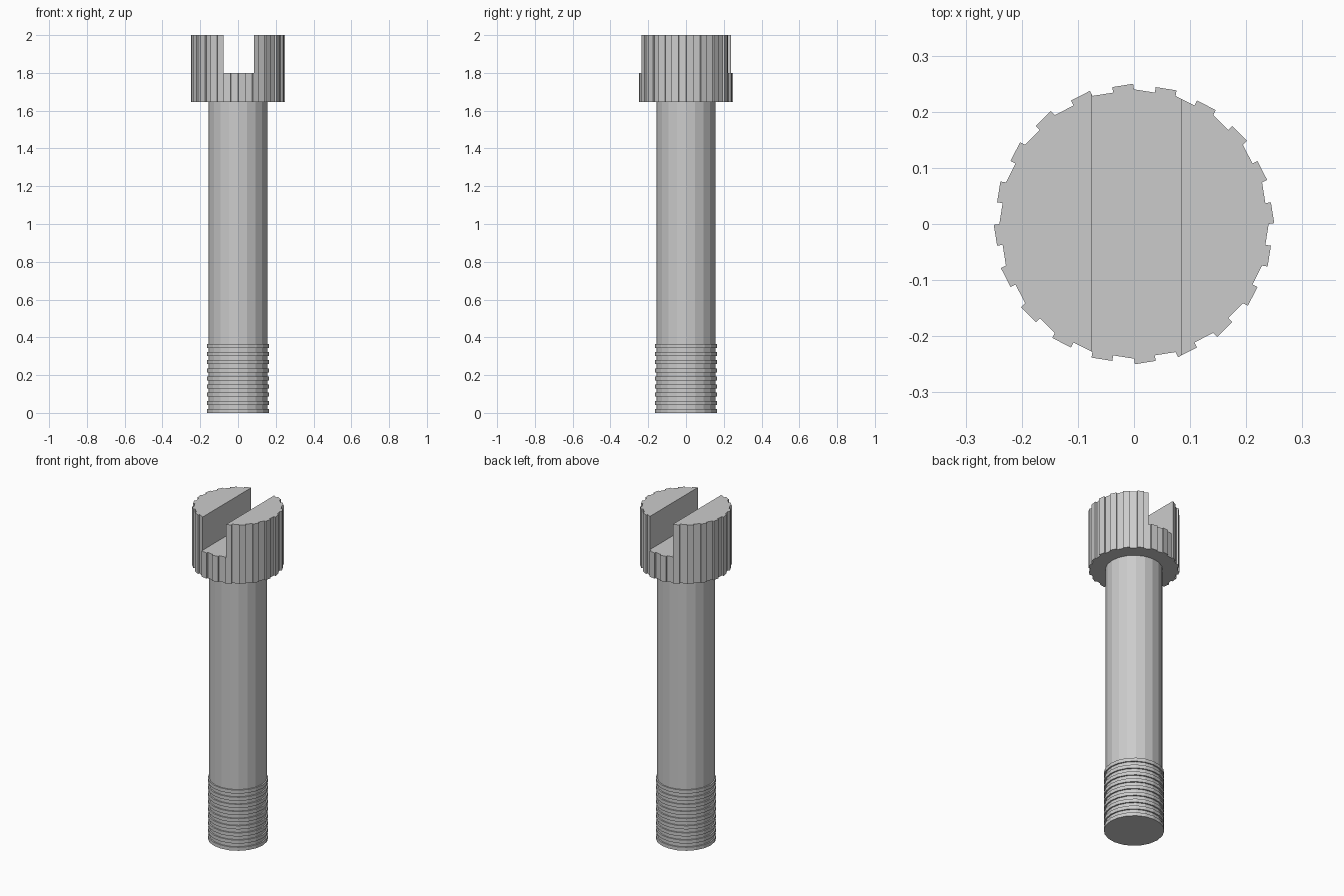
import bpy, bmesh
from math import sin, cos, pi
from mathutils import Vector

if "Cube" in bpy.data.objects:
    bpy.data.objects.remove(bpy.data.objects["Cube"])

SIDES = 20


def ring(r, z):
    return [Vector((r * cos(2 * pi * i / SIDES), r * sin(2 * pi * i / SIDES), z))
            for i in range(SIDES)]


def loft(name, loops):
    """Skin a stack of matching closed loops and cap both ends."""
    bm = bmesh.new()
    rows = [[bm.verts.new(p) for p in loop] for loop in loops]
    n = len(rows[0])
    for a, b in zip(rows, rows[1:]):
        for i in range(n):
            j = (i + 1) % n
            bm.faces.new((a[i], a[j], b[j], b[i]))
    bm.faces.new(rows[0][::-1])
    bm.faces.new(rows[-1])
    bmesh.ops.recalc_face_normals(bm, faces=bm.faces)
    mesh = bpy.data.meshes.new(name)
    bm.to_mesh(mesh)
    bm.free()
    obj = bpy.data.objects.new(name, mesh)
    bpy.context.collection.objects.link(obj)
    return obj


# Threaded shaft: nine stepped thread ridges, then a plain shank
SHANK_R, THREAD_R = 0.157, 0.165
PITCH, RIDGE, HEAD_Z = 0.043, 0.021, 1.645
loops = []
for k in range(9):
    z = k * PITCH
    if k:
        loops.append(ring(SHANK_R, z))
    loops += [ring(THREAD_R, z), ring(THREAD_R, z + RIDGE), ring(SHANK_R, z + RIDGE)]
loops.append(ring(SHANK_R, HEAD_Z))
loft("threaded_shaft", loops)

# Knurled head: half of every side is raised into a grip tooth
outline = []
corners = ring(0.24, 0)
for i, a in enumerate(corners):
    b = corners[(i + 1) % SIDES]
    mid = (a + b) / 2
    out = mid.normalized() * 0.01
    outline += [a, a + out, mid + out, mid]
head = loft("knurled_head", [[p + Vector((0, 0, z)) for p in outline] for z in (HEAD_Z, 2.0)])

# Screwdriver slot across the head
bpy.ops.mesh.primitive_cube_add(size=1, location=(0.004, 0, 2.0))
cutter = bpy.context.object
cutter.name = "slot_cutter"
cutter.scale = (0.16, 1.0, 0.4)
cutter.hide_render = True
cutter.hide_set(True)
slot = head.modifiers.new("slot", 'BOOLEAN')
slot.operation = 'DIFFERENCE'
slot.solver = 'EXACT'
slot.object = cutter

# Bake the slot and drop the cutter
depsgraph = bpy.context.evaluated_depsgraph_get()
depsgraph.update()
cut_mesh = bpy.data.meshes.new_from_object(head.evaluated_get(depsgraph))
head.modifiers.clear()
head.data = cut_mesh
bpy.data.objects.remove(cutter)
